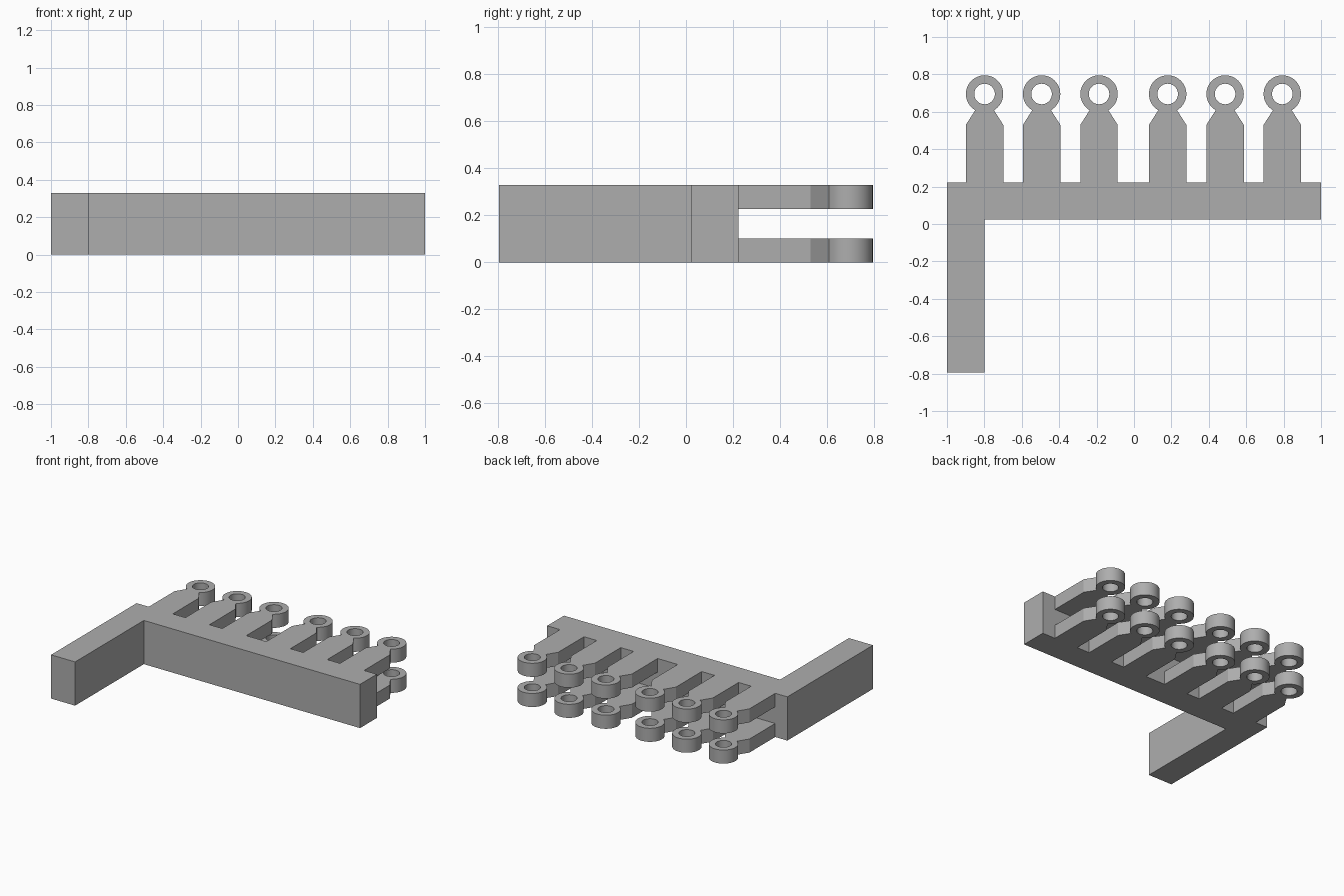
import bpy, bmesh
from math import radians, sin, cos

if "Cube" in bpy.data.objects:
    bpy.data.objects.remove(bpy.data.objects["Cube"])

HEIGHT = 0.329
ARM_H = 0.102          # thickness of each finger layer
BACK = 0.223           # rear face of the crossbar
RING_Y, RING_R, HOLE_R = 0.695, 0.1, 0.055

grey = bpy.data.materials.new("plain grey")
grey.diffuse_color = (0.42, 0.42, 0.42, 1)
grey.use_nodes = True
grey.node_tree.nodes["Principled BSDF"].inputs["Base Color"].default_value = grey.diffuse_color


def prism(name, outline, z0, z1, open_seam=False):
    """Extrude an outline upward; open_seam leaves out walls lying on x = 0."""
    bm = bmesh.new()
    low = [bm.verts.new((x, y, z0)) for x, y in outline]
    top = [bm.verts.new((x, y, z1)) for x, y in outline]
    bm.faces.new(low[::-1])
    bm.faces.new(top)
    n = len(outline)
    for i in range(n):
        j = (i + 1) % n
        if open_seam and abs(outline[i][0]) < 1e-6 and abs(outline[j][0]) < 1e-6:
            continue
        bm.faces.new((low[i], low[j], top[j], top[i]))
    mesh = bpy.data.meshes.new(name)
    bm.to_mesh(mesh)
    bm.free()
    mesh.materials.append(grey)
    obj = bpy.data.objects.new(name, mesh)
    bpy.context.collection.objects.link(obj)
    return obj


def arc(r, a0, a1, steps):
    angles = [radians(a0 + (a1 - a0) * i / steps) for i in range(steps + 1)]
    return [(r * cos(a), RING_Y + r * sin(a)) for a in angles]


# L-shaped body: crossbar with a leg at the left end
prism("l_shaped_body", [(-1, -0.795), (-0.8, -0.795), (-0.8, 0.023),
                        (1, 0.023), (1, BACK), (-1, BACK)], 0, HEIGHT)

# Half of a finger: straight arm, tapered neck and eyelet, mirrored across its axis
half = [(0, BACK), (0.1, BACK), (0.1, 0.53)]
half += arc(RING_R, -60, 90, 20) + arc(HOLE_R, 90, -90, 24)

for layer, z in (("lower", 0), ("upper", HEIGHT - ARM_H)):
    for i, x in enumerate((-0.799, -0.494, -0.187, 0.18, 0.487, 0.793)):
        finger = prism(f"{layer}_eyelet_finger_{i + 1}", half, z, z + ARM_H, True)
        finger.location.x = x
        mirror = finger.modifiers.new("mirror", 'MIRROR')
        mirror.use_clip = True
        bpy.ops.object.select_all(action='DESELECT')
        bpy.context.view_layer.objects.active = finger
        finger.select_set(True)
        bpy.ops.object.modifier_apply(modifier="mirror")
        bpy.ops.object.shade_smooth_by_angle(angle=radians(25))
